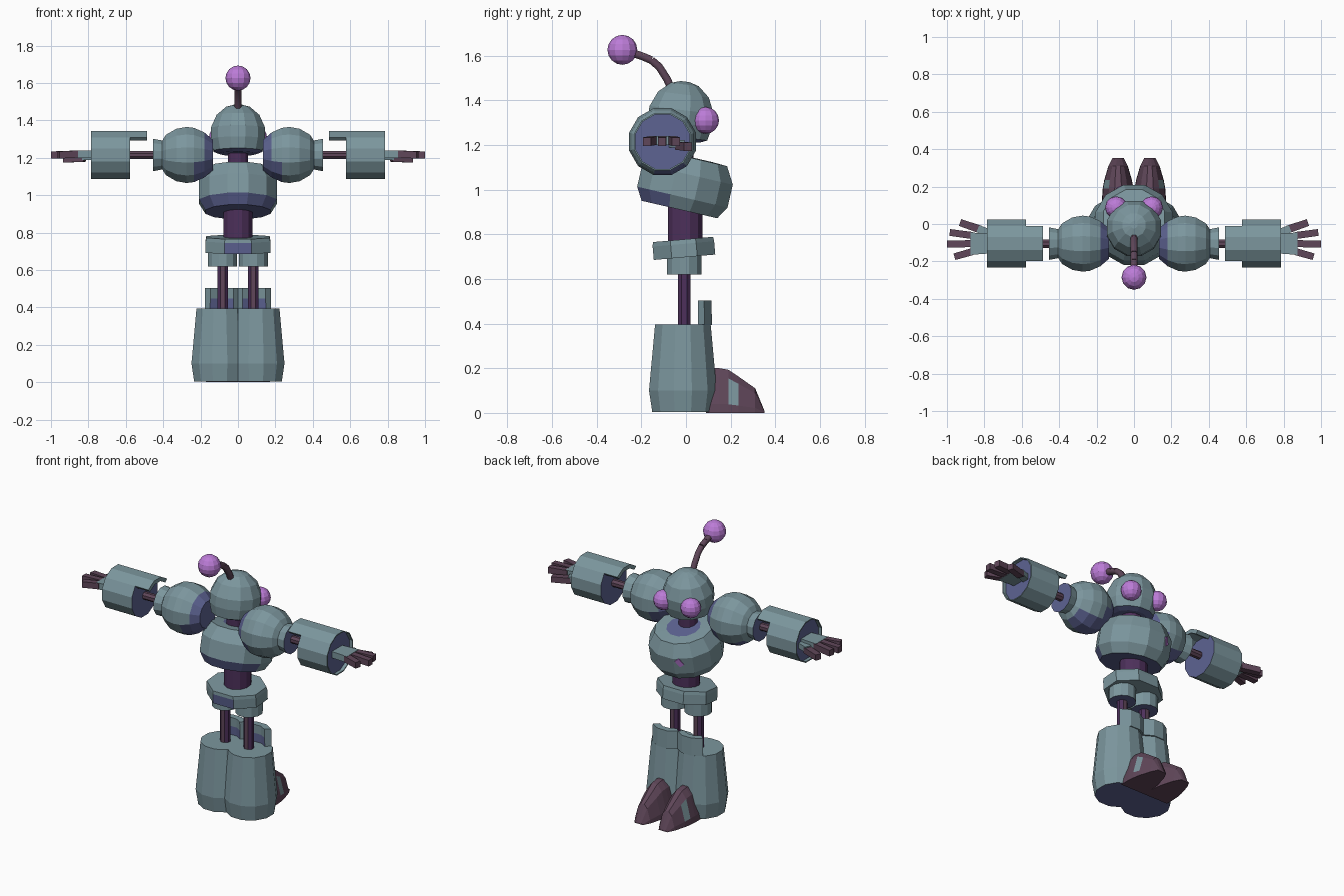
import bpy, bmesh, math
from math import radians, cos, sin, pi
from mathutils import Matrix, Vector

if "Cube" in bpy.data.objects:
    bpy.data.objects.remove(bpy.data.objects["Cube"])


def material(name, rgb):
    m = bpy.data.materials.new(name)
    m.diffuse_color = (*rgb, 1)
    m.use_nodes = True
    m.node_tree.nodes["Principled BSDF"].inputs["Base Color"].default_value = m.diffuse_color
    return m


STEEL = material("steel teal", (0.20, 0.305, 0.34))
BLUE = material("slate blue", (0.11, 0.125, 0.29))
PURPLE = material("dark purple", (0.075, 0.03, 0.105))
MAROON = material("dusty maroon", (0.115, 0.062, 0.10))
PINK = material("orchid pink", (0.50, 0.20, 0.68))

ALONG_X = Matrix.Rotation(pi / 2, 4, 'Y')


def at(x, y, z, tilt=0):
    return Matrix.Translation((x, y, z)) @ Matrix.Rotation(radians(tilt), 4, 'X')


def finish(name, bm, mats, rule=None, mirror=False):
    bmesh.ops.recalc_face_normals(bm, faces=bm.faces)
    if rule:
        for f in bm.faces:
            f.material_index = 1 if rule(f) else 0
    me = bpy.data.meshes.new(name)
    bm.to_mesh(me)
    bm.free()
    for m in mats:
        me.materials.append(m)
    ob = bpy.data.objects.new(name, me)
    bpy.context.collection.objects.link(ob)
    if mirror:
        ob.modifiers.new("mirror", 'MIRROR').use_mirror_merge = False
    return ob


def loft(bm, rings):
    """Bridge closed rings of points and cap both ends."""
    loops = [[bm.verts.new(p) for p in r] for r in rings]
    faces = []
    for a, b in zip(loops, loops[1:]):
        n = len(a)
        faces.append([bm.faces.new((a[i], a[(i + 1) % n], b[(i + 1) % n], b[i])) for i in range(n)])
    bm.faces.new(loops[0])
    bm.faces.new(loops[-1])
    return faces


def lathe(name, profile, mtx, mats, rule=None, mirror=False, sides=12, sy=1.0):
    """Turn (radius, height) pairs into a faceted solid."""
    bm = bmesh.new()
    ph = pi / sides
    loft(bm, [[mtx @ Vector((r * cos(ph + 2 * pi * i / sides), sy * r * sin(ph + 2 * pi * i / sides), h))
               for i in range(sides)] for r, h in profile])
    return finish(name, bm, mats, rule, mirror)


def ball(name, r, loc, mirror=False):
    bm = bmesh.new()
    bmesh.ops.create_uvsphere(bm, u_segments=12, v_segments=8, radius=r, matrix=at(*loc))
    return finish(name, bm, [PINK], None, mirror)


def guard(name, r0, r1, h0, h1, middle, thick, mtx, rule=None):
    """Curved plate covering a quarter of a tube."""
    bm = bmesh.new()
    rings = []
    for d in (-45, -15, 15, 45):
        c, s = cos(radians(middle + d)), sin(radians(middle + d))
        rings.append([mtx @ Vector((r * c, r * s, h)) for r, h in
                      ((r0, h0), (r1, h1), (r1 - thick, h1),
                       ((r0 + r1) / 2 - thick, (h0 + h1) / 2), (r0 - thick, h0))])
    loft(bm, rings)
    return finish(name, bm, [STEEL, BLUE], rule, True)


def end_caps(f):
    return len(f.verts) > 4


# Head, eyes and neck
lathe("head", [(.10, -.116), (.135, -.102), (.15, -.04), (.15, .02), (.118, .09), (.065, .135), (.02, .148)],
      at(0, -.022, 1.337, -7), [STEEL, BLUE], lambda f: f.normal.z < -.7)
ball("eyes", .06, (.095, .088, 1.31), True)
lathe("neck", [(.056, 1.10), (.056, 1.26)], at(0, -.02, 0), [PURPLE])

# Antenna: a bent stem with a blue middle stretch
cu = bpy.data.curves.new("antenna_stem", 'CURVE')
cu.dimensions = '3D'
cu.bevel_depth = .02
cu.bevel_resolution = 1
cu.use_fill_caps = True
stem = [(-.06, 1.44), (-.085, 1.495), (-.12, 1.55), (-.155, 1.58), (-.195, 1.597), (-.25, 1.615)]
for pts, slot in ((stem[:4], 0), (stem[3:5], 1), (stem[4:], 0)):
    sp = cu.splines.new('POLY')
    sp.points.add(len(pts) - 1)
    sp.material_index = slot
    for p, (y, z) in zip(sp.points, pts):
        p.co = (0, y, z, 1)
cu.materials.append(MAROON)
cu.materials.append(BLUE)
bpy.context.collection.objects.link(bpy.data.objects.new("antenna_stem", cu))
ball("antenna_ball", .067, (0, -.285, 1.626))

# Torso, with a small pink light on the chest
CHEST = at(0, -.004, 1.02, -13)
lathe("chest", [(.18, -.112), (.215, -.055), (.215, .05), (.17, .125), (.10, .128)], CHEST, [STEEL, BLUE],
      lambda f: end_caps(f) or (f.normal.z < -.2 and f.normal.y < -.2))
bm = bmesh.new()
bmesh.ops.create_cube(bm, size=1, matrix=CHEST @ Matrix.Rotation(radians(120), 4, 'Z')
                      @ Matrix.Translation((.2085, -.022, .022)) @ Matrix.Rotation(radians(30), 4, 'X')
                      @ Matrix.Diagonal((.008, .03, .05, 1)))
finish("chest_light", bm, [PINK])
lathe("waist", [(.08, .72), (.08, .95)], at(0, -.003, 0), [PURPLE])
lathe("pelvis", [(.187, -.04), (.187, .02), (.183, .04)], at(0, -.01, .737, 5), [STEEL, BLUE],
      lambda f: f.normal.y < -.9 and f.calc_center_median().z < .74, sides=8, sy=.8)

# Hips and legs
lathe("hip_sockets", [(.08, .62), (.08, .72)], at(.082, -.007, 0), [STEEL, BLUE],
      lambda f: end_caps(f) and f.normal.z < 0, True)
lathe("legs", [(.031, .35), (.031, .65)], at(.082, -.008, 0), [PURPLE, MAROON],
      lambda f: abs(f.normal.y) > .8, True, sides=8)

# Boots with raised front guards
lathe("boots", [(.142, .005), (.157, .10), (.129, .395)], at(.097, -.014, 0), [STEEL, BLUE],
      lambda f: f.normal.z < -.9, True)
guard("shin_guards", .129, .126, .394, .504, 90, .04, at(.086, -.008, 0),
      lambda f: f.normal.y < -.3 and f.calc_center_median().z < .445)

# Feet: lofted wedge with a pale patch on the outer side
bm = bmesh.new()
half = [(1, 0), (.97, .2), (.6, .8), (.22, 1)]
section = half + [(-u, v) for u, v in reversed(half)]
steps = [(.09, .085, .20), (.15, .085, .20), (.19, .082, .193), (.235, .074, .163), (.31, .052, .11), (.352, .03, .008)]
bands = loft(bm, [[(.085 + u * w, y, v * h) for u, v in section] for y, w, h in steps])
patch = bands[2][1]
finish("feet", bm, [MAROON, STEEL], lambda f: f == patch, True)

# Shoulders and upper arms, blue on the inner and lower sides
ARM = at(0, -.105, 1.215) @ ALONG_X


def armpit(f):
    c = f.calc_center_median()
    return end_caps(f) or c.x < .17 or (c.x < .22 and c.z < 1.2) or (c.x < .36 and f.normal.z < -.65 and f.normal.y > -.3)


lathe("shoulders", [(.085, .135), (.125, .18), (.15, .235), (.155, .275), (.145, .33), (.112, .385),
                    (.08, .405), (.09, .455)], ARM, [STEEL, BLUE], armpit, True)
lathe("arm_rods", [(.024, .43), (.024, .60)], ARM, [MAROON], None, True, sides=8)

# Forearm cuffs, recessed at the wrist, with an upper elbow guard
lathe("forearms", [(.133, .578), (.133, .786), (.126, .786), (.126, .765)], ARM, [STEEL, BLUE], end_caps, True)
guard("elbow_guards", .133, .133, .487, .60, 180, .025, ARM)


# Hands
def bar(name, a, b, wa, wb, t, mat):
    """Tapered box from a to b."""
    a, b = Vector(a), Vector(b)
    d = (b - a).normalized()
    side = Vector((-d.y, d.x, 0)).normalized()
    up = Vector((0, 0, t))
    bm = bmesh.new()
    loft(bm, [[p + side * w + up, p - side * w + up, p - side * w - up, p + side * w - up]
              for p, w in ((a, wa), (b, wb))])
    finish(name, bm, [mat], None, True)


bar("palm", (.74, -.105, 1.22), (.875, -.105, 1.22), .05, .06, .02, STEEL)
bar("thumb_base", (.76, -.055, 1.205), (.835, -.025, 1.205), .022, .02, .017, STEEL)
bar("thumb", (.82, -.03, 1.197), (.93, .008, 1.192), .021, .019, .018, MAROON)
for n, (ya, xb, yb) in enumerate([(-.062, .985, -.045), (-.105, 1.0, -.107), (-.147, .96, -.175)]):
    bar("finger_%d" % (n + 1), (.862, ya, 1.22), (xb, yb, 1.215), .019, .018, .019, MAROON)
